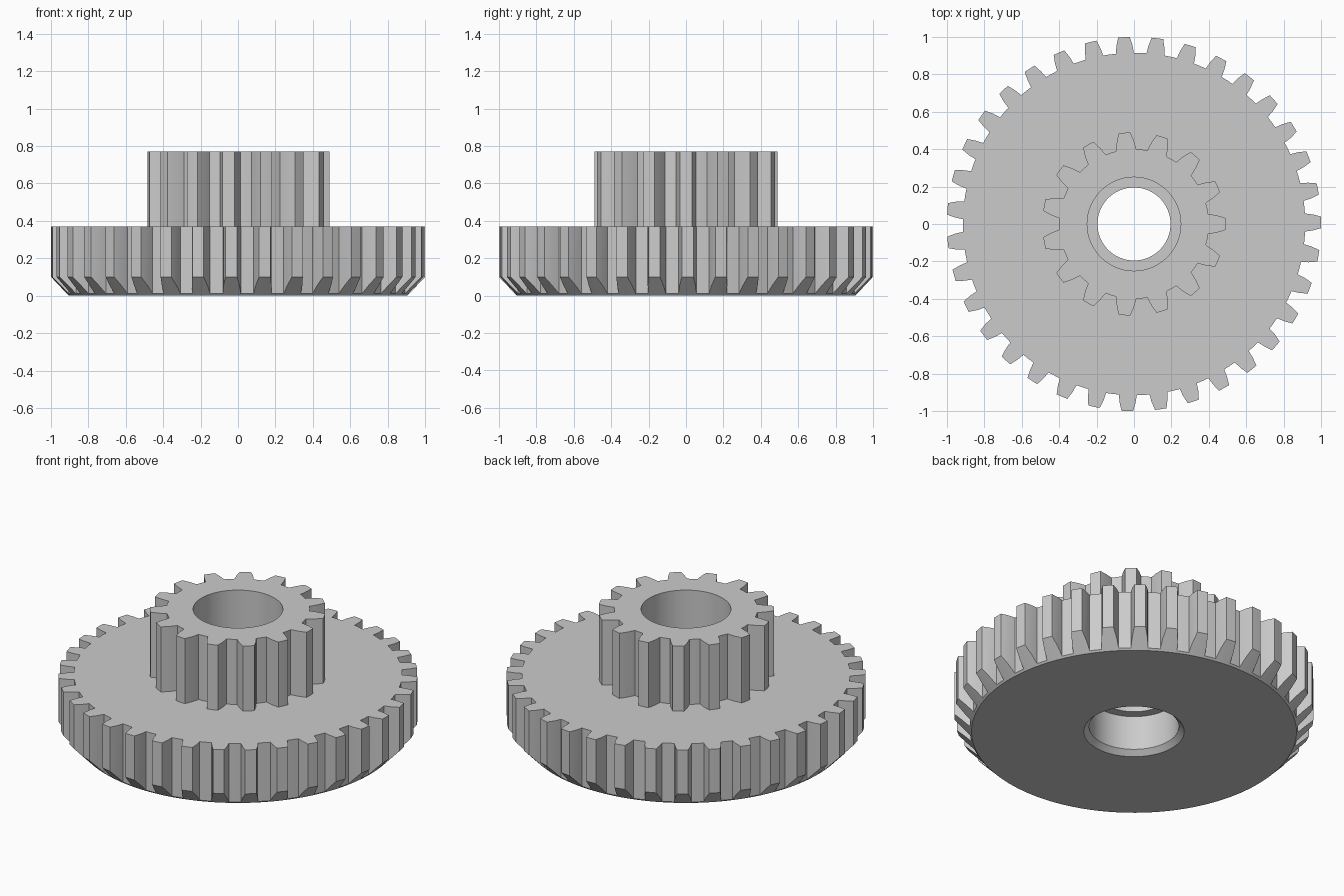
import bpy, bmesh, math

if "Cube" in bpy.data.objects:
    bpy.data.objects.remove(bpy.data.objects["Cube"])

grey = bpy.data.materials.new("plain grey")
grey.diffuse_color = (0.6, 0.6, 0.6, 1)
grey.use_nodes = True
grey.node_tree.nodes["Principled BSDF"].inputs["Base Color"].default_value = grey.diffuse_color


def gear_outline(teeth, flank, phase):
    """Polar outline (radius, angle); flank = (radius, half width) from root to tip."""
    side = [(r, math.asin(w / r)) for r, w in flank]
    pitch = 2 * math.pi / teeth
    pts = []
    for i in range(teeth):
        c = phase + i * pitch
        pts += [(r, c - a) for r, a in side]
        pts.append((side[-1][0], c))                      # tip centre
        pts += [(r, c + a) for r, a in reversed(side)]
        pts.append((side[0][0], c + pitch / 2))           # root centre
    return pts


def ring_solid(name, rings):
    """Joins a closed sequence of rings, each a list of (radius, angle, z)."""
    bm = bmesh.new()
    loops = [[bm.verts.new((r * math.cos(a), r * math.sin(a), z)) for r, a, z in ring]
             for ring in rings]
    for k, lo in enumerate(loops):
        hi = loops[(k + 1) % len(loops)]
        n = len(lo)
        for i in range(n):
            j = (i + 1) % n
            bm.faces.new((lo[i], lo[j], hi[j], hi[i]))
    bmesh.ops.recalc_face_normals(bm, faces=bm.faces)
    mesh = bpy.data.meshes.new(name)
    bm.to_mesh(mesh)
    bm.free()
    mesh.materials.append(grey)
    ob = bpy.data.objects.new(name, mesh)
    bpy.context.collection.objects.link(ob)
    bpy.ops.object.select_all(action='DESELECT')
    ob.select_set(True)
    bpy.context.view_layer.objects.active = ob
    bpy.ops.object.shade_smooth_by_angle(angle=math.radians(12))
    return ob


def circle(outline, radius, z):
    return [(radius, a, z) for _, a in outline]


# Large wheel: 35 teeth, conical chamfer below, stepped bore with bottom bevel
wheel = gear_outline(35, [(0.915, 0.048), (0.955, 0.043), (1.0, 0.031)], math.radians(0.5))
ring_solid("large_gear_wheel", [
    circle(wheel, 0.905, 0.0),
    [(r, a, 0.1 * (r - 0.905) / 0.095) for r, a in wheel],
    [(r, a, 0.37) for r, a in wheel],
    circle(wheel, 0.195, 0.37),
    circle(wheel, 0.195, 0.24),
    circle(wheel, 0.25, 0.24),
    circle(wheel, 0.25, 0.03),
    circle(wheel, 0.28, 0.0),
])

# Small pinion: 15 teeth, wider bore at the top with an inner ledge
pinion = gear_outline(15, [(0.40, 0.054), (0.445, 0.046), (0.49, 0.032)], 0)
ring_solid("small_pinion", [
    [(r, a, 0.37) for r, a in pinion],
    [(r, a, 0.77) for r, a in pinion],
    circle(pinion, 0.25, 0.77),
    circle(pinion, 0.25, 0.53),
    circle(pinion, 0.195, 0.53),
    circle(pinion, 0.195, 0.37),
])
